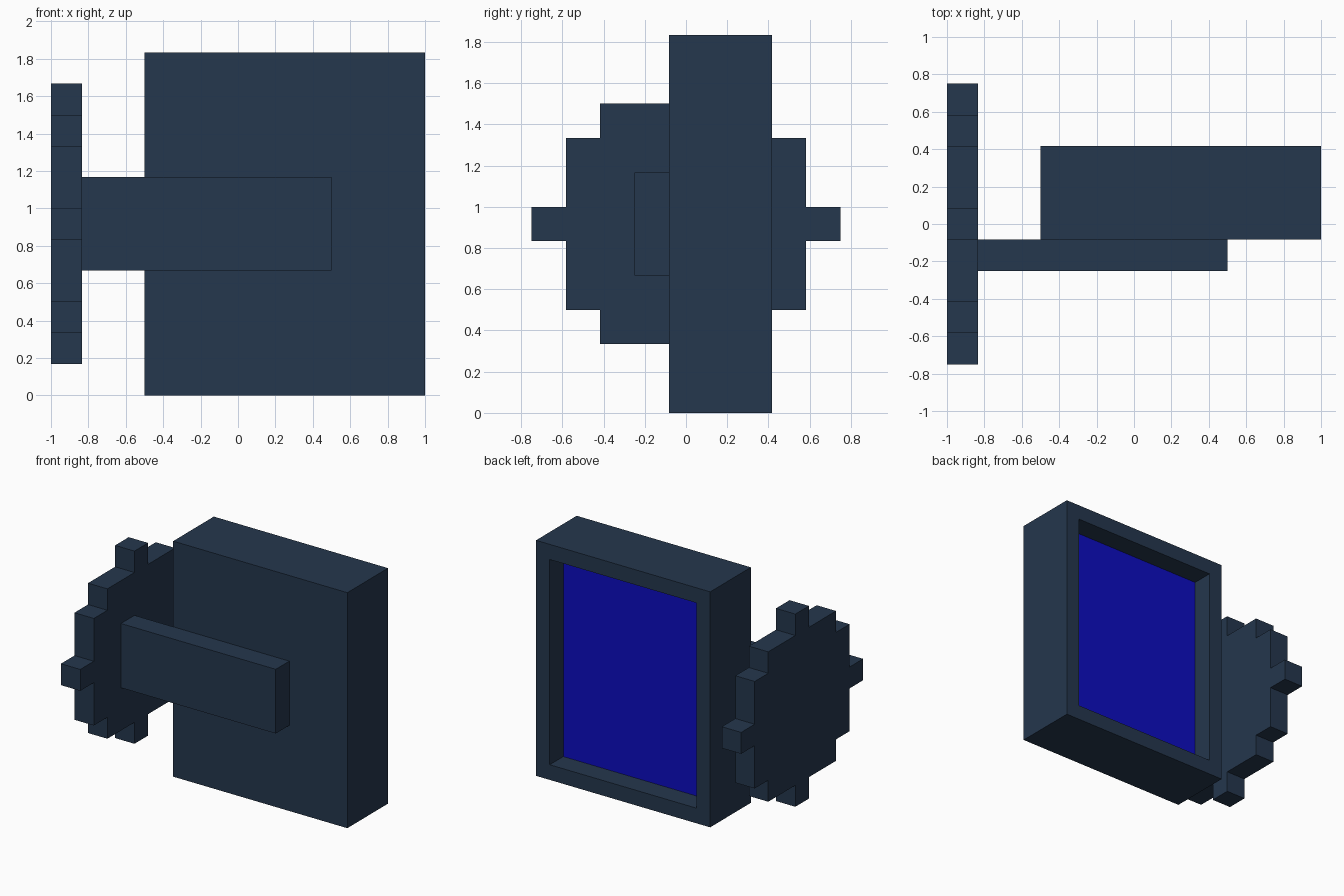
import bpy
import bmesh
from mathutils import Vector

cube = bpy.data.objects.get("Cube")
if cube:
    bpy.data.objects.remove(cube, do_unlink=True)

U = 1 / 6  # block size that every part is measured in


def material(name, rgb):
    mat = bpy.data.materials.new(name)
    mat.use_nodes = True
    mat.diffuse_color = (*rgb, 1)
    mat.node_tree.nodes["Principled BSDF"].inputs["Base Color"].default_value = (*rgb, 1)
    return mat


navy = material("dark navy", (0.018, 0.038, 0.075))
blue = material("screen blue", (0.004, 0.004, 0.53))


def finish(name, bm, *mats):
    bmesh.ops.recalc_face_normals(bm, faces=bm.faces)
    mesh = bpy.data.meshes.new(name)
    bm.to_mesh(mesh)
    bm.free()
    for mat in mats:
        mesh.materials.append(mat)
    obj = bpy.data.objects.new(name, mesh)
    bpy.context.collection.objects.link(obj)
    return obj


def box(lo, hi):
    """Box between two corners given in blocks."""
    bm = bmesh.new()
    bmesh.ops.create_cube(bm, size=1)
    lo, hi = Vector(lo) * U, Vector(hi) * U
    for v in bm.verts:
        v.co = (lo + hi) / 2 + v.co * (hi - lo)
    return bm


# Casing: back face inset one block and pushed in one block to hold the screen
bm = box((-3, -0.5, 0), (6, 2.5, 11))
bm.normal_update()
back = max(bm.faces, key=lambda f: f.normal.y)
bmesh.ops.inset_region(bm, faces=[back], thickness=U)
floor = bmesh.ops.extrude_discrete_faces(bm, faces=[back])["faces"][0]
bmesh.ops.translate(bm, verts=floor.verts, vec=(0, -U, 0))
floor.material_index = 1
finish("screen_casing", bm, navy, blue)

# Arm running from the wheel along the front of the casing
finish("arm", box((-5, -1.5, 4), (3, -0.5, 7)), navy)

# Stepped wheel: column heights trace its outline, extruded one block along x
heights = [1, 5, 7, 7, 9, 7, 7, 5, 1]
top = []
for i, h in enumerate(heights):
    for y in (i - 4.5, i - 3.5):
        if (y, h / 2) not in top:
            top.append((y, h / 2))
# drop points in the middle of straight runs
top = [p for i, p in enumerate(top)
       if not (0 < i < len(top) - 1 and top[i - 1][1] == p[1] == top[i + 1][1])]
outline = top + [(y, -z) for y, z in reversed(top)]
bm = bmesh.new()
face = bm.faces.new([bm.verts.new((-6 * U, y * U, (5.5 + z) * U)) for y, z in outline])
ext = bmesh.ops.extrude_face_region(bm, geom=[face])["geom"]
bmesh.ops.translate(bm, vec=(U, 0, 0),
                    verts=[g for g in ext if isinstance(g, bmesh.types.BMVert)])
finish("stepped_wheel", bm, navy)
